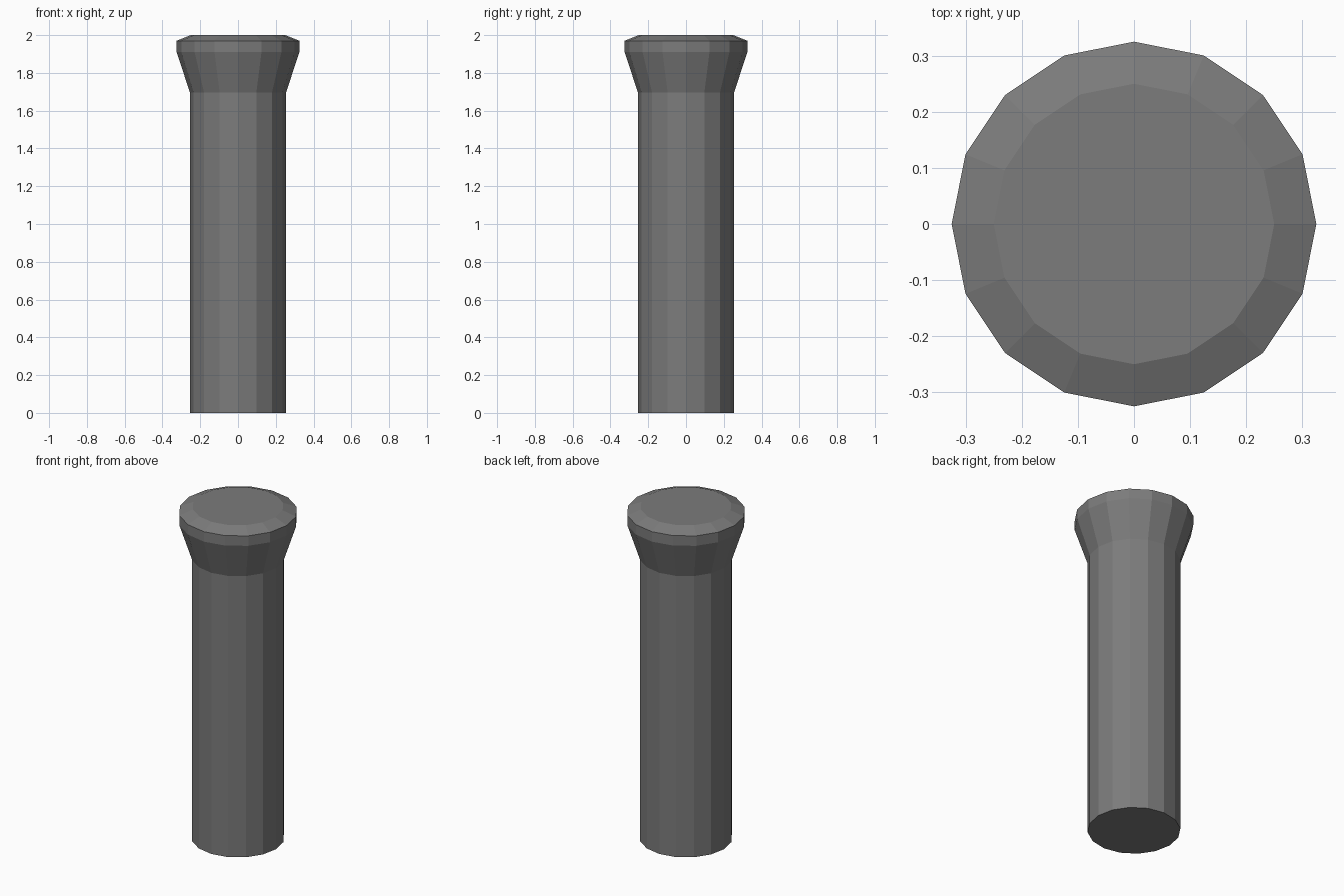
import bpy, bmesh
from math import cos, sin, tau

if "Cube" in bpy.data.objects:
    bpy.data.objects.remove(bpy.data.objects["Cube"])

SIDES = 16
# Radius and height of each ring: shaft, flare, rim, bevelled top
PROFILE = [(0.254, 0.0), (0.254, 1.695), (0.325, 1.91), (0.325, 1.97), (0.25, 2.0)]


def lathe(name, profile, sides):
    bm = bmesh.new()
    rings = [[bm.verts.new((r * cos(tau * i / sides), r * sin(tau * i / sides), z))
              for i in range(sides)] for r, z in profile]
    # Side walls
    for low, high in zip(rings, rings[1:]):
        for i in range(sides):
            j = (i + 1) % sides
            bm.faces.new((low[i], low[j], high[j], high[i]))
    # End caps
    bm.faces.new(rings[0][::-1])
    bm.faces.new(rings[-1])
    mesh = bpy.data.meshes.new(name)
    bm.to_mesh(mesh)
    bm.free()
    obj = bpy.data.objects.new(name, mesh)
    bpy.context.collection.objects.link(obj)
    return obj


# Round post with a flared head, in dark grey
post = lathe("flared_post", PROFILE, SIDES)
dark = bpy.data.materials.new("dark_grey")
dark.diffuse_color = (0.2, 0.2, 0.2, 1)
dark.use_nodes = True
dark.node_tree.nodes["Principled BSDF"].inputs["Base Color"].default_value = dark.diffuse_color
post.data.materials.append(dark)
